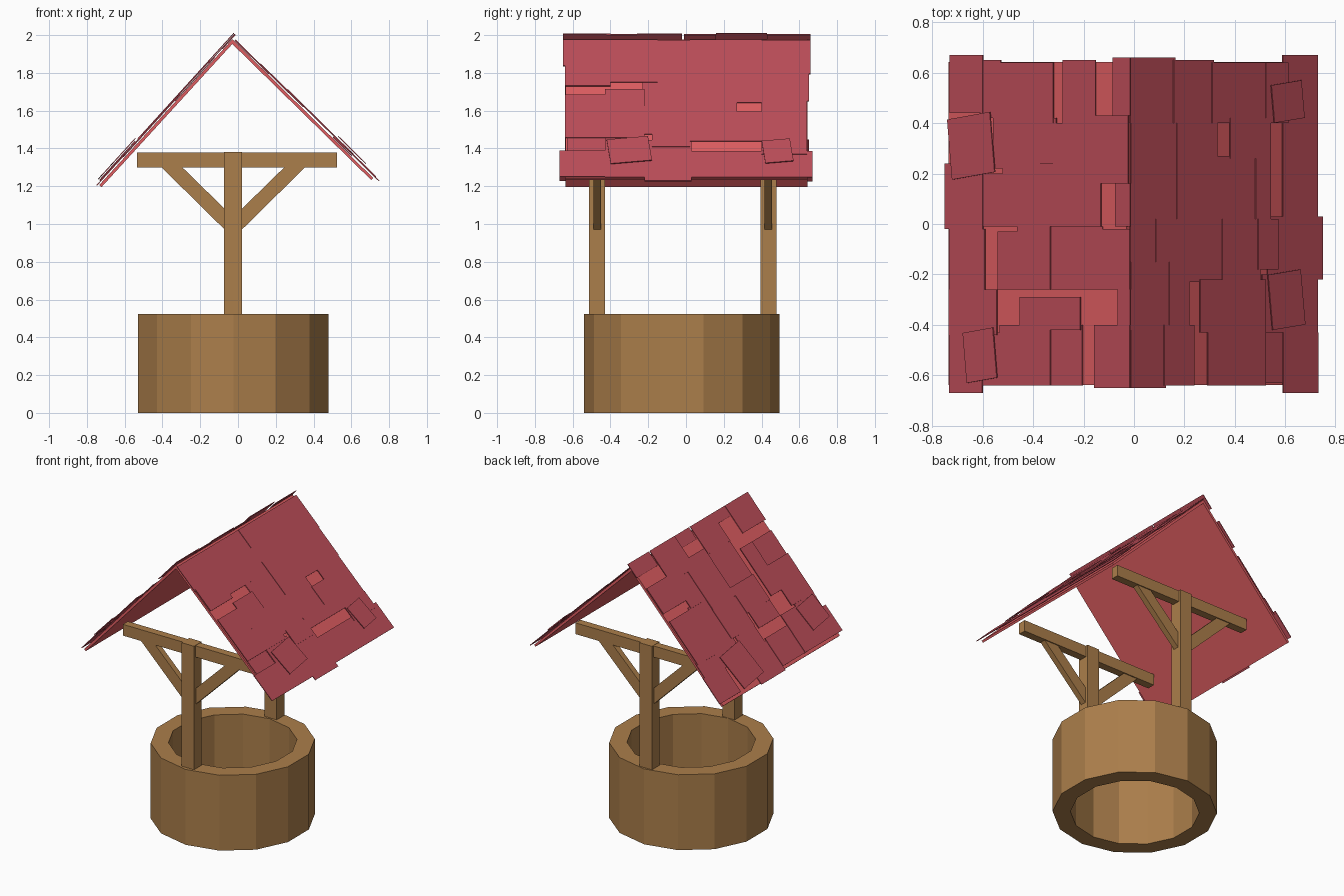
import bpy, bmesh, math
from mathutils import Vector, Matrix

if "Cube" in bpy.data.objects:
    bpy.data.objects.remove(bpy.data.objects["Cube"])


def material(name, rgb):
    m = bpy.data.materials.new(name)
    m.use_nodes = True
    m.diffuse_color = (*rgb, 1)
    m.node_tree.nodes["Principled BSDF"].inputs["Base Color"].default_value = (*rgb, 1)
    return m


wood = material("brown wood", (0.41, 0.21, 0.07))
deck_red = material("light red boards", (0.74, 0.11, 0.12))
shingle_red = material("dark red shingles", (0.51, 0.075, 0.1))


def finish(name, bm, mat):
    bmesh.ops.recalc_face_normals(bm, faces=bm.faces)
    mesh = bpy.data.meshes.new(name)
    bm.to_mesh(mesh)
    bm.free()
    mesh.materials.append(mat)
    obj = bpy.data.objects.new(name, mesh)
    bpy.context.collection.objects.link(obj)
    return obj


def prism(name, profile, y0, y1, mat):
    """Extrude an outline in the x-z plane from y0 to y1."""
    bm = bmesh.new()
    face = bm.faces.new([bm.verts.new((x, y0, z)) for x, z in profile])
    new = bmesh.ops.extrude_face_region(bm, geom=[face])["geom"]
    bmesh.ops.translate(bm, vec=(0, y1 - y0, 0),
                        verts=[v for v in new if isinstance(v, bmesh.types.BMVert)])
    return finish(name, bm, mat)


def rect(x0, x1, z0, z1):
    return [(x0, z0), (x1, z0), (x1, z1), (x0, z1)]


# Well wall: a rectangular section turned into an open fourteen-sided ring
CX, CY = -0.025, -0.022
bm = bmesh.new()
section = [bm.verts.new((CX, CY - r, z)) for r, z in rect(0.405, 0.517, 0, 0.523)]
edges = [bm.edges.new((section[i], section[i - 1])) for i in range(4)]
bmesh.ops.spin(bm, geom=section + edges, cent=(CX, CY, 0), axis=(0, 0, 1),
               angle=math.tau, steps=14, use_merge=True)
bmesh.ops.remove_doubles(bm, verts=bm.verts, dist=0.0005)
finish("well_wall", bm, wood)

# Two post frames, each with a cross beam and a pair of braces
for end, y in (("front", -0.471), ("back", 0.436)):
    prism(end + "_post", rect(CX - 0.048, CX + 0.046, 0.5, 1.38), y - 0.042, y + 0.042, wood)
    prism(end + "_beam", rect(-0.535, 0.525, 1.3, 1.378), y - 0.027, y + 0.027, wood)
    for side, s in (("right", -1), ("left", 1)):
        brace = [(0.04, 0.965), (0.04, 1.075), (0.272, 1.302), (0.382, 1.302)]
        prism(f"{end}_{side}_brace", [(CX + s * x, z) for x, z in brace],
              y - 0.02, y + 0.02, wood)

# Roof deck: one thin bent board
RIDGE = Vector((-0.03, 0, 1.978))
prism("roof_deck", [(-0.723, 1.195), (-0.03, 1.953), (0.706, 1.232),
                    (0.716, 1.243), (-0.03, 1.978), (-0.735, 1.206)],
      -0.637, 0.642, deck_red)

# Shingles: distance out from the middle, then span along the ridge, in hundredths
LEFT = [(-2, 16, 40, 66), (15, 31, 40, 65), (30, 52, 40, 64), (51, 60, 40, 64),
        (58, 72, 40, 67), (-2, 16, 26, 40), (16, 32, 27, 40), (37, 53, 26, 42),
        (58, 72, 3, 42), (-2, 17, 2, 27), (16, 48, 2, 27), (47, 53, 2, 27),
        (-2, 14, -15, 2), (8, 34, -23, 2), (34, 49, -23, 2), (48, 56, -18, 2),
        (52, 74, -22, 3), (-2, 14, -43, -15), (13, 21, -40, -15), (25, 51, -43, -22),
        (50, 72, -43, -20), (-2, 12, -65, -43), (11, 23, -64, -40),
        (28, 51, -64, -43), (50, 60, -63, -43), (58, 72, -67, -43)]
RIGHT = [(59, 72, 44, 67), (52, 60, 42, 65), (31, 53, 40, 64), (14, 27, 40, 65),
         (1, 8, 43, 66), (30, 55, 22, 42), (14, 31, 16, 40), (1, 17, 16, 43),
         (59, 74, -2, 24), (50, 60, -1, 20), (36, 51, -1, 24), (12, 36, -1, 24),
         (1, 7, -1, 16), (58, 72, -26, -2), (45, 53, -26, -3), (32, 45, -26, -1),
         (12, 33, -26, -1), (1, 15, -26, -2), (53, 72, -44, -26), (20, 44, -42, -29),
         (1, 6, -42, -26), (59, 72, -67, -43), (50, 60, -64, -43),
         (32, 52, -64, -40), (20, 33, -64, -40), (1, 15, -65, -40)]
# Loose shingles lying crooked on top
LOOSE_LEFT = [(53, 65, 41, 56), (52, 65, -41, -19)]
LOOSE_RIGHT = [(54, 71, 19, 43), (53, 65, -62, -42)]


def shingles(name, s, drop, tiles, loose):
    down = Vector((s, 0, -drop)).normalized()
    normal = Vector((s * drop, 0, 1)).normalized()
    stretch = math.hypot(1, drop)
    bm = bmesh.new()
    for i, (a, b, y0, y1) in enumerate(tiles + loose):
        crooked = i >= len(tiles)
        a, b, y0, y1 = a / 100, b / 100, y0 / 100, y1 / 100
        out = (a + b) / 2 - s * RIDGE.x
        lift = 0.005 + 0.0035 * (i % 4) + (0.006 if b > 0.7 else 0)
        if crooked:
            lift = 0.027
        centre = RIDGE + down * out * stretch + normal * lift + Vector((0, (y0 + y1) / 2, 0))
        frame = Matrix((down, Vector((0, 1, 0)), normal)).transposed().to_4x4()
        twist = Matrix.Rotation(0.12 * s if crooked else 0, 4, "Z")
        size = Matrix.Diagonal(((b - a) * stretch, y1 - y0, 0.005, 1))
        bmesh.ops.create_cube(bm, size=1,
                              matrix=Matrix.Translation(centre) @ frame @ twist @ size)
    finish(name, bm, shingle_red)


shingles("left_shingles", 1, 0.985, LEFT, LOOSE_LEFT)
shingles("right_shingles", -1, 1.1, RIGHT, LOOSE_RIGHT)
